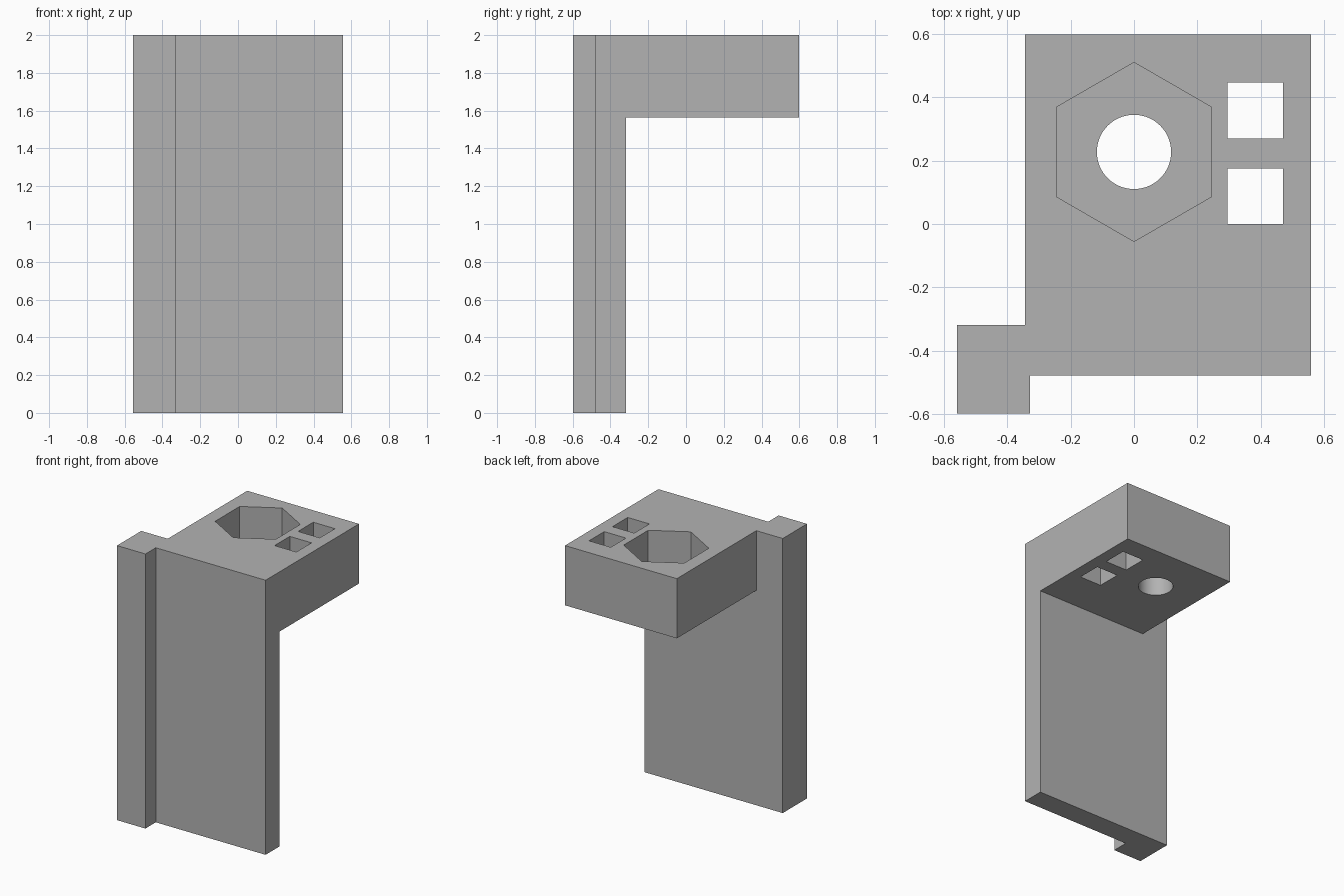
import bpy, bmesh
from math import sin, cos, pi

if "Cube" in bpy.data.objects:
    bpy.data.objects.remove(bpy.data.objects["Cube"], do_unlink=True)

grey = bpy.data.materials.new("plain grey")
grey.use_nodes = True
grey.diffuse_color = (0.45, 0.45, 0.45, 1)
grey.node_tree.nodes["Principled BSDF"].inputs["Base Color"].default_value = (0.45, 0.45, 0.45, 1)


def prism(name, outline, bottom, top):
    """Extrude a plan outline upwards into a solid."""
    bm = bmesh.new()
    base = bm.faces.new([bm.verts.new((x, y, bottom)) for x, y in outline])
    up = bmesh.ops.extrude_face_region(bm, geom=[base])["geom"]
    bmesh.ops.translate(bm, vec=(0, 0, top - bottom),
                        verts=[v for v in up if isinstance(v, bmesh.types.BMVert)])
    bmesh.ops.recalc_face_normals(bm, faces=bm.faces[:])
    mesh = bpy.data.meshes.new(name)
    bm.to_mesh(mesh)
    bm.free()
    mesh.materials.append(grey)
    obj = bpy.data.objects.new(name, mesh)
    bpy.context.collection.objects.link(obj)
    return obj


def rect(x0, x1, y0, y1):
    return [(x0, y0), (x1, y0), (x1, y1), (x0, y1)]


def ring(radius, sides, y):
    return [(radius * sin(2 * pi * i / sides), y + radius * cos(2 * pi * i / sides))
            for i in range(sides)]


def combine(target, tool, operation):
    """Apply a boolean and discard the helper."""
    tool.hide_render = True
    mod = target.modifiers.new(operation.lower(), "BOOLEAN")
    mod.operation, mod.object, mod.solver = operation, tool, "EXACT"
    bpy.context.view_layer.objects.active = target
    bpy.ops.object.modifier_apply(modifier=mod.name)
    bpy.data.objects.remove(tool, do_unlink=True)


# Upright plate with the raised strip along its front right edge
HEIGHT, ARM_BOTTOM, BACK, HOLE_Y = 2.0, 1.565, -0.318, 0.227
bracket = prism("bracket", [(-0.557, -0.597), (-0.328, -0.597), (-0.328, -0.478),
                            (0.557, -0.478), (0.557, BACK), (-0.557, BACK)], 0, HEIGHT)

# Horizontal arm
arm = prism("arm", rect(-0.344, 0.557, BACK, 0.597), ARM_BOTTOM, HEIGHT)
combine(bracket, arm, "UNION")

# Hexagonal nut pocket, bolt hole and two square slots
combine(bracket, prism("nut_pocket", ring(0.282, 6, HOLE_Y), HEIGHT - 0.29, HEIGHT + 0.1), "DIFFERENCE")
combine(bracket, prism("bolt_hole", ring(0.117, 64, HOLE_Y), 1.4, HEIGHT + 0.1), "DIFFERENCE")
for y in (0.0, 0.27):
    combine(bracket, prism("square_slot", rect(0.295, 0.47, y, y + 0.175), 1.4, HEIGHT + 0.1), "DIFFERENCE")

# Merge coplanar faces and smooth only the round hole
bm = bmesh.new()
bm.from_mesh(bracket.data)
bmesh.ops.remove_doubles(bm, verts=bm.verts[:], dist=0.0001)
bmesh.ops.dissolve_limit(bm, angle_limit=0.01, verts=bm.verts[:], edges=bm.edges[:])
bm.to_mesh(bracket.data)
bm.free()
bpy.ops.object.select_all(action="DESELECT")
bracket.select_set(True)
bpy.context.view_layer.objects.active = bracket
bpy.ops.object.shade_smooth_by_angle(angle=0.5)
